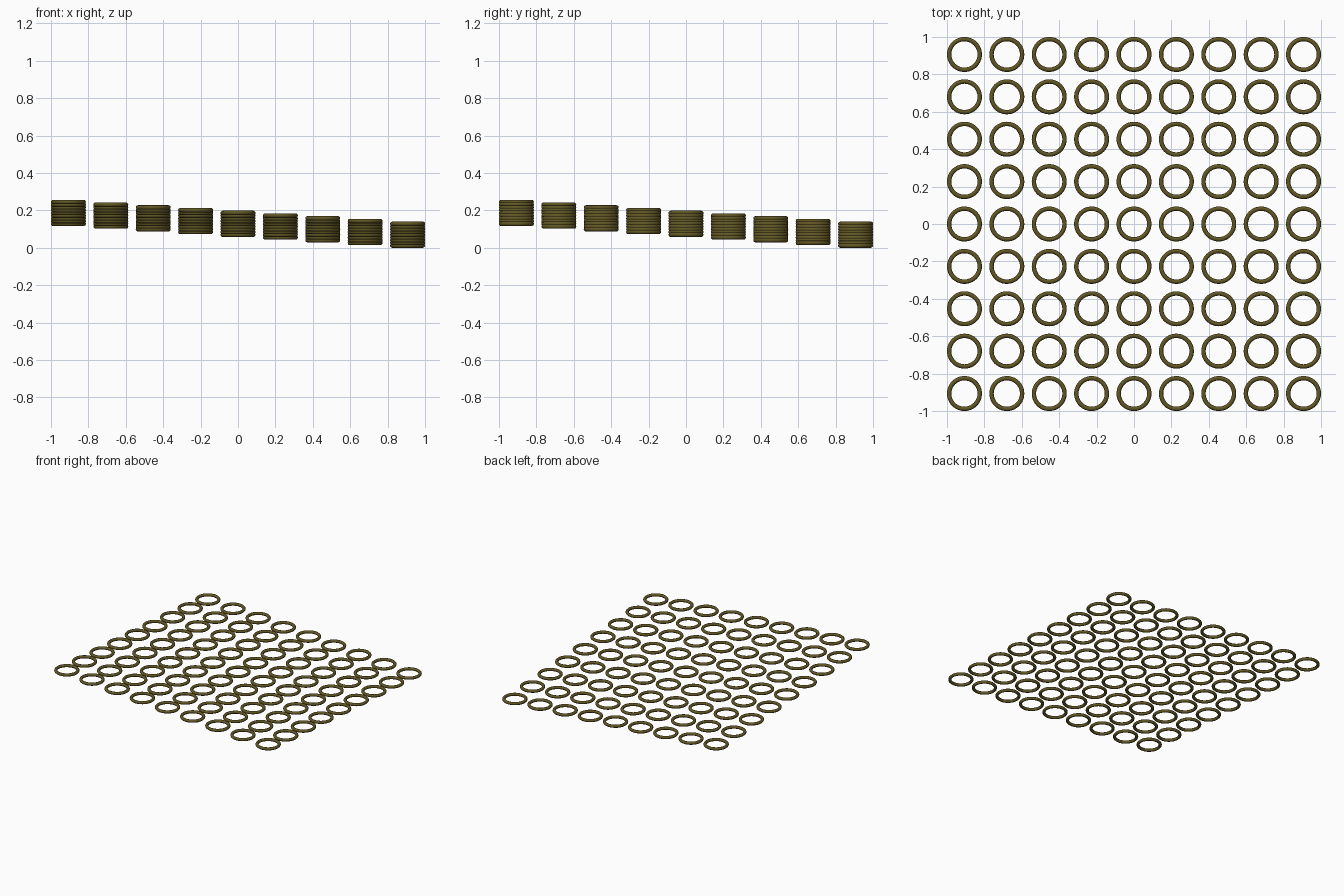
import bpy

if "Cube" in bpy.data.objects:
    bpy.data.objects.remove(bpy.data.objects["Cube"])

N = 9                # rings per side
MINOR = 0.0117       # tube radius
MAJOR = 0.0818       # ring radius
SPACING = (2 - 2 * (MAJOR + MINOR)) / (N - 1)
STEP = 0.0146        # height drop per row and per column

olive = bpy.data.materials.new("olive")
olive.diffuse_color = (0.12, 0.095, 0.018, 1)
olive.use_nodes = True
olive.node_tree.nodes["Principled BSDF"].inputs["Base Color"].default_value = olive.diffuse_color

# One ring, shared by the whole grid
bpy.ops.mesh.primitive_torus_add(major_radius=MAJOR, minor_radius=MINOR,
                                 major_segments=48, minor_segments=12)
first = bpy.context.object
first.data.name = "ring"
first.data.materials.append(olive)
bpy.ops.object.shade_smooth()

# Sloping grid of rings, highest at the front left corner
for i in range(N):
    for j in range(N):
        ring = first
        if i or j:
            ring = first.copy()
            bpy.context.collection.objects.link(ring)
        ring.name = f"ring_{i + 1}_{j + 1}"
        ring.location = ((i - (N - 1) / 2) * SPACING,
                         (j - (N - 1) / 2) * SPACING,
                         MINOR + STEP * (2 * (N - 1) - i - j))
